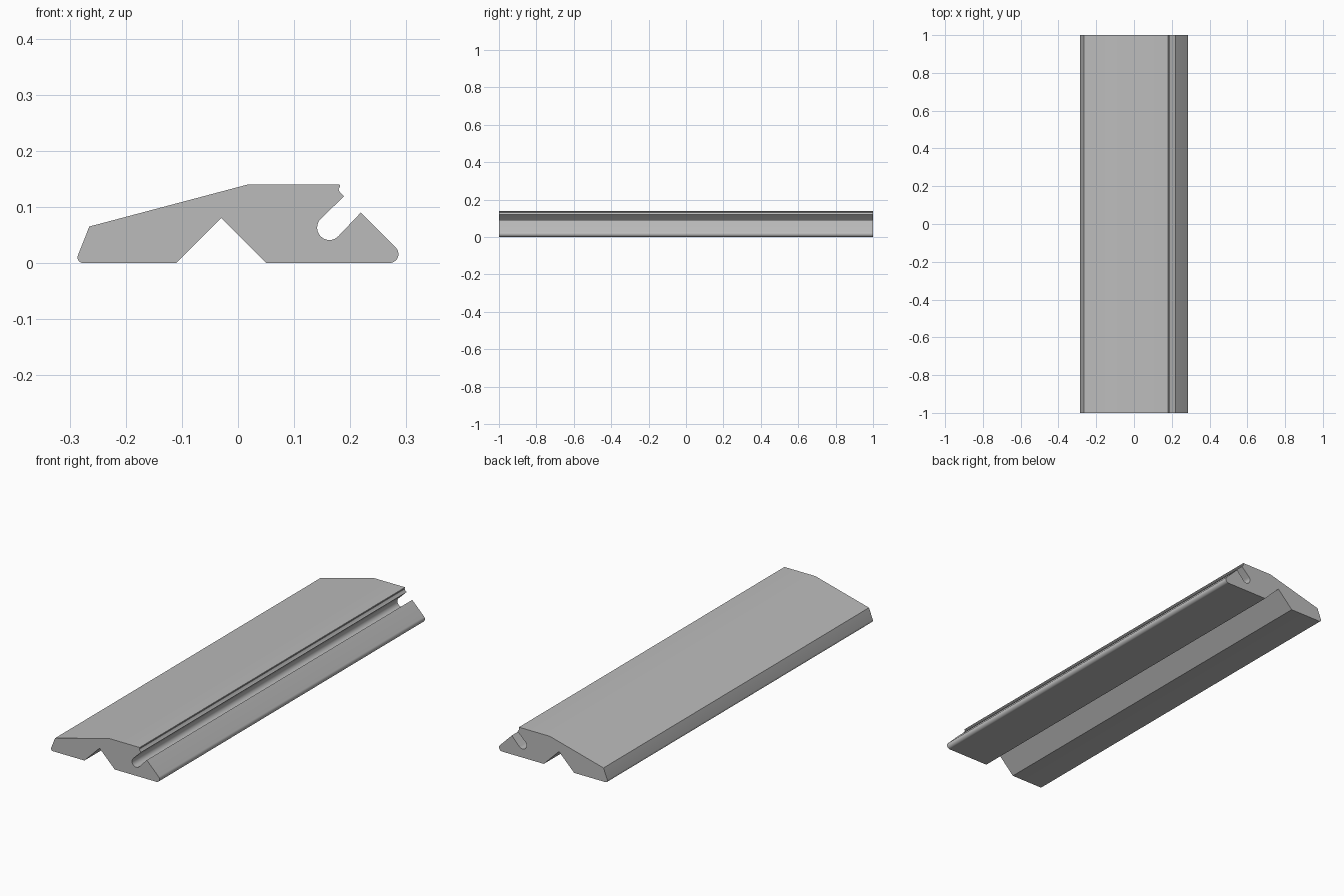
import bpy, bmesh
from math import radians, cos, sin

cube = bpy.data.objects.get("Cube")
if cube:
    bpy.data.objects.remove(cube, do_unlink=True)

HALF_LENGTH = 1.0


def arc(cx, cz, r, start, end, steps=10):
    """Points along a circular arc, angles in degrees."""
    angles = [radians(start + (end - start) * i / steps) for i in range(steps + 1)]
    return [(cx + r * cos(a), cz + r * sin(a)) for a in angles]


# Cross-section, clockwise from the left foot
profile = []
profile += arc(-0.276, 0.01, 0.01, 270, 158, 6)               # rounded left foot
profile += [(-0.265, 0.065), (0.018, 0.14), (0.181, 0.14)]    # sloped and flat top
profile += [(0.182, 0.136), (0.179, 0.132), (0.181, 0.127), (0.189, 0.119)]  # lip
profile += arc(0.163, 0.063, 0.022, 135, 315, 16)             # round-bottomed slot
profile += [(0.219, 0.09)]                                    # ridge beside the slot
profile += arc(0.270, 0.016, 0.016, 45, -90, 10)              # rounded right foot
profile += [(0.05, 0), (-0.03, 0.08), (-0.11, 0)]             # V groove underneath

# Extrude the cross-section along the length
bm = bmesh.new()
end_cap = bm.faces.new([bm.verts.new((x, -HALF_LENGTH, z)) for x, z in profile])
extruded = bmesh.ops.extrude_face_region(bm, geom=[end_cap], use_keep_orig=True)
moved = [v for v in extruded["geom"] if isinstance(v, bmesh.types.BMVert)]
bmesh.ops.translate(bm, verts=moved, vec=(0, 2 * HALF_LENGTH, 0))
bmesh.ops.recalc_face_normals(bm, faces=bm.faces)
mesh = bpy.data.meshes.new("grooved_rail")
bm.to_mesh(mesh)
bm.free()

# Plain grey finish
grey = bpy.data.materials.new("plain_grey")
grey.use_nodes = True
colour = (0.5, 0.5, 0.5, 1)
grey.diffuse_color = colour
grey.node_tree.nodes["Principled BSDF"].inputs["Base Color"].default_value = colour
mesh.materials.append(grey)

rail = bpy.data.objects.new("grooved_rail", mesh)
bpy.context.collection.objects.link(rail)
bpy.context.view_layer.objects.active = rail
rail.select_set(True)
bpy.ops.object.shade_smooth_by_angle(angle=radians(30))
